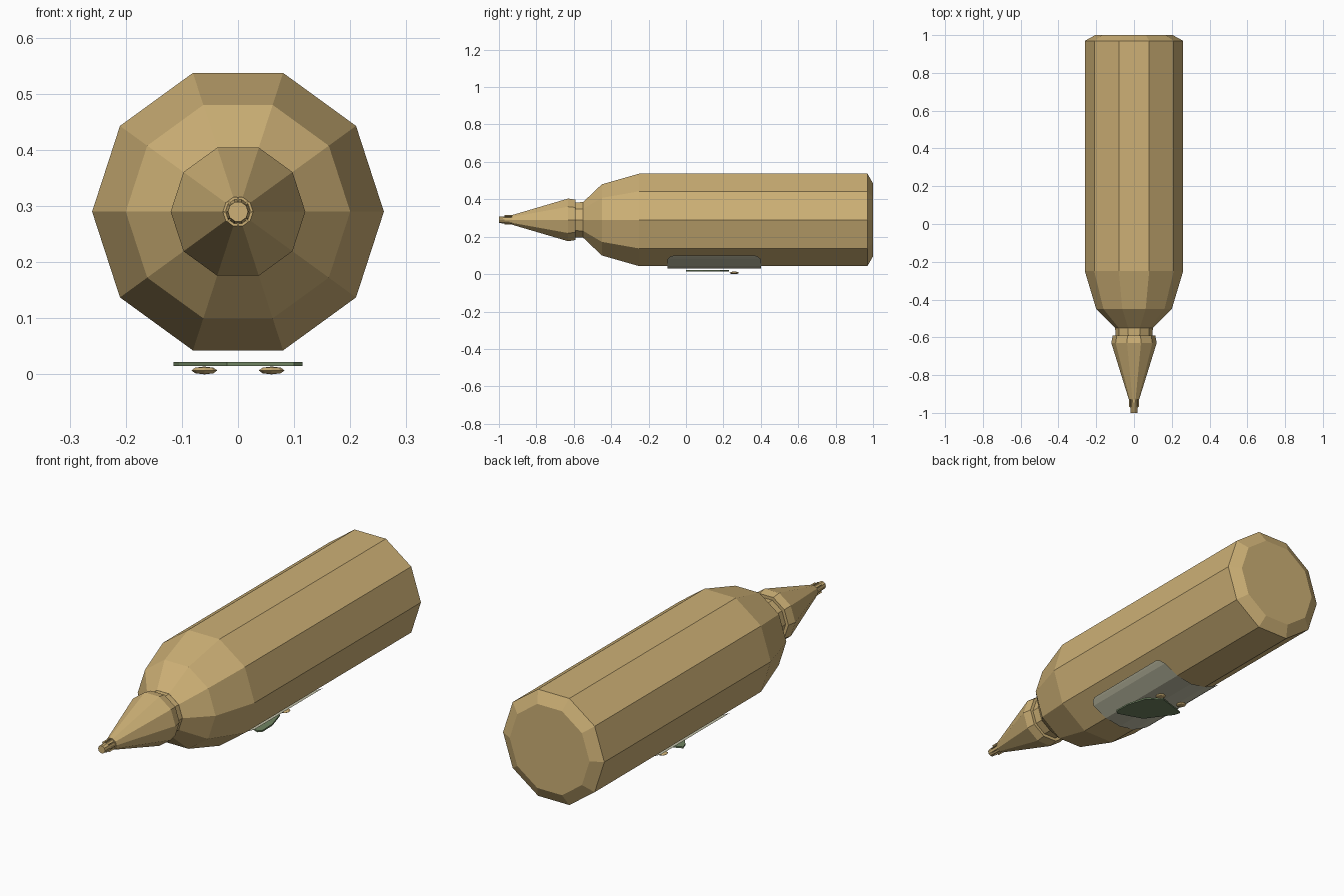
import bpy, bmesh, math
from mathutils import Matrix, Vector

if "Cube" in bpy.data.objects:
    bpy.data.objects.remove(bpy.data.objects["Cube"])

AXIS_Z = 0.29
SIDES = 10


def material(name, rgb):
    mat = bpy.data.materials.new(name)
    mat.use_nodes = True
    colour = (*rgb, 1)
    mat.diffuse_color = colour
    mat.node_tree.nodes["Principled BSDF"].inputs["Base Color"].default_value = colour
    return mat


TAN = material("warm tan", (0.61, 0.435, 0.18))
PAPER = material("pale paper", (0.57, 0.56, 0.41))
GREEN = material("leaf green", (0.16, 0.23, 0.12))


def finish(name, bm, mat, fix_normals=True):
    if fix_normals:
        bmesh.ops.recalc_face_normals(bm, faces=bm.faces[:])
    mesh = bpy.data.meshes.new(name)
    bm.to_mesh(mesh)
    bm.free()
    mesh.materials.append(mat)
    obj = bpy.data.objects.new(name, mesh)
    bpy.context.scene.collection.objects.link(obj)
    return obj


def turned(name, profile, mat):
    """Faceted solid around the long axis from (y, radius) pairs."""
    bm = bmesh.new()
    rings = []
    for y, r in profile:
        angles = [math.tau * i / SIDES for i in range(SIDES)]
        rings.append([bm.verts.new((r * math.cos(a), y, AXIS_Z + r * math.sin(a)))
                      for a in angles])
    for a, b in zip(rings, rings[1:]):
        for i in range(SIDES):
            j = (i + 1) % SIDES
            bm.faces.new((a[i], a[j], b[j], b[i]))
    bm.faces.new(rings[0])
    bm.faces.new(rings[-1])
    return finish(name, bm, mat)


# Bottle with rounded shoulder, neck and tapered nozzle
turned("bottle_body", [(1, 0.205), (0.97, 0.26), (-0.25, 0.26),
                       (-0.45, 0.2), (-0.55, 0.1)], TAN)
turned("bottle_neck", [(-0.54, 0.1), (-0.6, 0.098)], TAN)
turned("nozzle_cap", [(-0.59, 0.113), (-0.63, 0.12), (-0.93, 0.027)], TAN)
turned("nozzle_tip", [(-0.92, 0.023), (-1, 0.018)], TAN)

# Small grip ribs around the tip
bm = bmesh.new()
for i in range(8):
    turn = Matrix.Rotation(math.tau * i / 8, 4, 'Y')
    place = Matrix.Translation((0, -0.945, AXIS_Z)) @ turn
    place = place @ Matrix.Translation((0.022, 0, 0))
    bmesh.ops.create_cube(bm, size=1, matrix=place @ Matrix.Diagonal((0.008, 0.05, 0.003, 1)))
finish("tip_ribs", bm, TAN)

# Curved paper label wrapped under the bottle, with rounded corners
bm = bmesh.new()
half = [(43, 0.035), (41, 0.015), (36, 0), (18, 0)]
columns = [(-a, d) for a, d in half] + [(0, 0)] + [(a, d) for a, d in reversed(half)]
rows = []
for angle, inset in columns:
    a = math.radians(angle)
    x, z = 0.26 * math.sin(a), AXIS_Z - 0.26 * math.cos(a)
    rows.append([bm.verts.new((x, y, z)) for y in (-0.1 + inset, 0.4 - inset)])
for a, b in zip(rows, rows[1:]):
    face = bm.faces.new((a[0], a[1], b[1], b[0]))
    face.normal_update()
    if face.normal.z > 0:
        face.normal_flip()
finish("paper_label", bm, PAPER, False)

# Thin leaf plate below the label
outline = [(0.115, 0.015), (0.1, 0), (-0.02, 0.04), (-0.105, 0.155), (-0.115, 0.185),
           (-0.08, 0.2), (0.02, 0.23), (0.085, 0.185), (0.113, 0.09)]
bm = bmesh.new()
base = bm.faces.new([bm.verts.new((x, y, 0.015)) for x, y in outline])
top = bmesh.ops.extrude_face_region(bm, geom=[base])["geom"]
bmesh.ops.translate(bm, verts=[v for v in top if isinstance(v, bmesh.types.BMVert)],
                    vec=Vector((0, 0, 0.007)))
finish("leaf_plate", bm, GREEN)

# Pair of flattened beads
for side, x in (("left", 0.06), ("right", -0.06)):
    bm = bmesh.new()
    place = Matrix.Translation((x, 0.258, 0.007)) @ Matrix.Diagonal((0.023, 0.025, 0.007, 1))
    bmesh.ops.create_uvsphere(bm, u_segments=8, v_segments=4, radius=1, matrix=place)
    finish(side + "_bead", bm, TAN)
